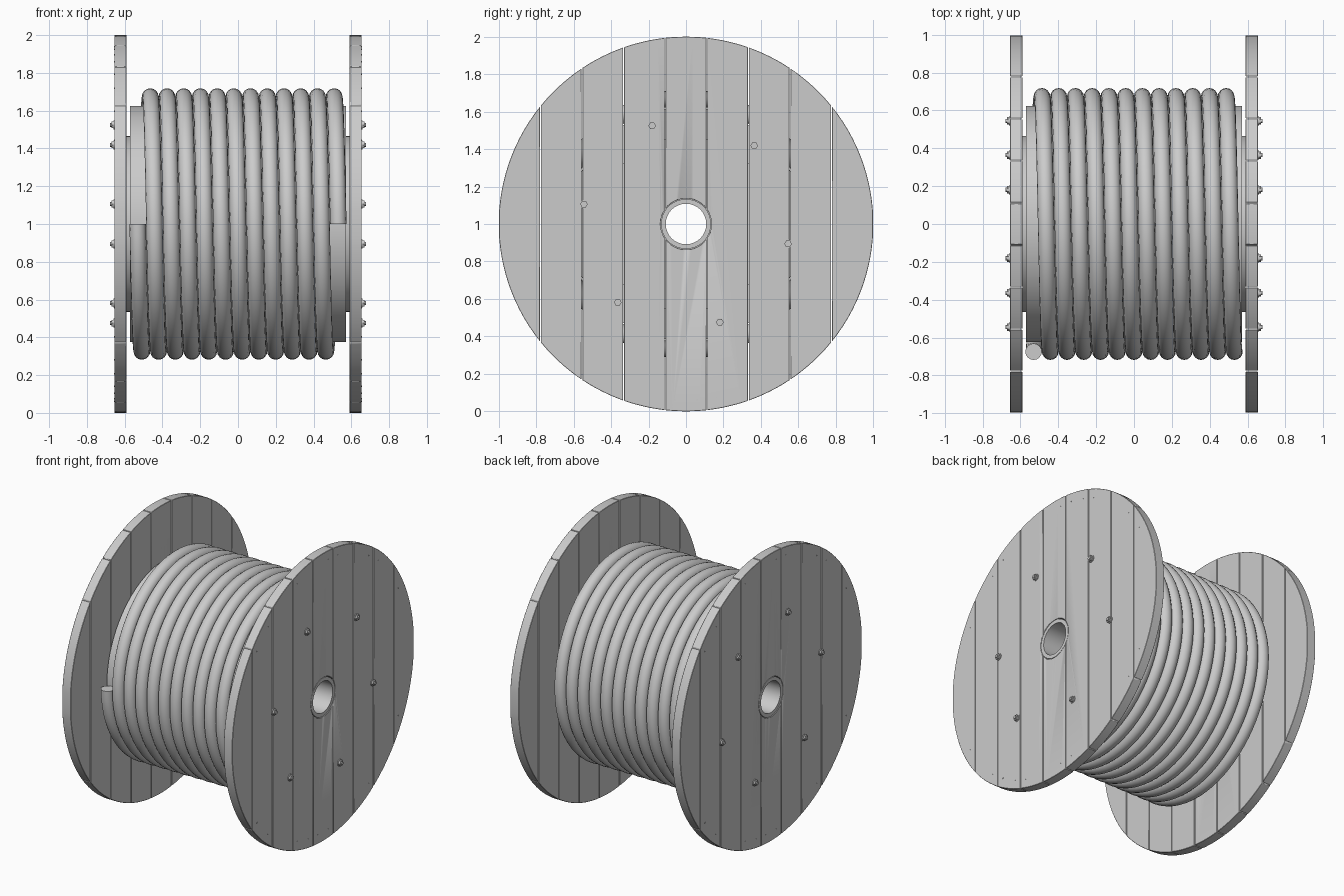
import bpy, bmesh, math
from mathutils import Matrix, Vector

if "Cube" in bpy.data.objects:
    bpy.data.objects.remove(bpy.data.objects["Cube"])

grey = bpy.data.materials.new("plain grey")
grey.diffuse_color = (0.6, 0.6, 0.6, 1)
grey.use_nodes = True
grey.node_tree.nodes["Principled BSDF"].inputs["Base Color"].default_value = grey.diffuse_color
AXIS_Z = 1.0          # height of the spool axis
TO_X = Matrix.Rotation(math.pi / 2, 4, 'Y')


def finish(name, bm, smooth=True):
    bmesh.ops.recalc_face_normals(bm, faces=bm.faces)
    me = bpy.data.meshes.new(name)
    bm.to_mesh(me)
    bm.free()
    ob = bpy.data.objects.new(name, me)
    ob.location.z = AXIS_Z
    me.materials.append(grey)
    bpy.context.collection.objects.link(ob)
    if smooth:
        shade(ob)
    return ob


def shade(ob):
    bpy.ops.object.select_all(action='DESELECT')
    ob.select_set(True)
    bpy.context.view_layer.objects.active = ob
    bpy.ops.object.shade_smooth_by_angle(angle=math.radians(30))


def lathe(name, profile, n=96):
    """Closed (x, radius) section turned around the x axis."""
    bm = bmesh.new()
    rings = []
    for i in range(n):
        a = 2 * math.pi * i / n
        rings.append([bm.verts.new((x, r * math.cos(a), r * math.sin(a))) for x, r in profile])
    m = len(profile)
    for i in range(n):
        p, q = rings[i], rings[(i + 1) % n]
        for j in range(m):
            k = (j + 1) % m
            bm.faces.new((p[j], p[k], q[k], q[j]))
    return finish(name, bm)


def rod(bm, x0, x1, y, z, r, n):
    """Solid rod along x."""
    mat = Matrix.Translation((((x0 + x1) / 2), y, z)) @ TO_X
    bmesh.ops.create_cone(bm, cap_ends=True, segments=n, radius1=r, radius2=r,
                          depth=abs(x1 - x0), matrix=mat)


# drum with stepped ends, and the bore tube
half = [(-0.59, 0.125), (-0.59, 0.465), (-0.572, 0.465), (-0.572, 0.625)]
lathe("drum", half + [(-x, r) for x, r in reversed(half)])
lathe("bore_tube", [(-0.653, 0.108), (0.653, 0.108), (0.653, 0.133), (-0.653, 0.133)], 64)

# hidden cutter for the flange holes
bm = bmesh.new()
rod(bm, -0.9, 0.9, 0, 0, 0.136, 64)
cutter = finish("bore_cutter", bm, False)
cutter.hide_render = True
cutter.hide_viewport = True

# flanges: nine upright planks trimmed to a circle
IN, OUT = 0.59, 0.655
WIDTH, GAP = 2 / 9, 0.005


def flange(name, side):
    bm = bmesh.new()
    for i in range(9):
        y0 = max(-1 + i * WIDTH + GAP / 2, -0.9987)
        y1 = min(-1 + (i + 1) * WIDTH - GAP / 2, 0.9987)
        a0, a1 = math.acos(y0), math.acos(y1)
        n = max(6, int(abs(a0 - a1) / 0.05))
        arc = [(math.cos(a), math.sin(a)) for a in (a0 + (a1 - a0) * k / n for k in range(n + 1))]
        outline = arc + [(y, -z) for y, z in reversed(arc)]
        face = bm.faces.new([bm.verts.new((side * IN, y, z)) for y, z in outline])
        ext = bmesh.ops.extrude_face_region(bm, geom=[face])
        moved = [v for v in ext['geom'] if isinstance(v, bmesh.types.BMVert)]
        bmesh.ops.translate(bm, verts=moved, vec=Vector((side * (OUT - IN), 0, 0)))
    ob = finish(name, bm, False)
    cut = ob.modifiers.new("bore", 'BOOLEAN')
    cut.operation, cut.solver, cut.object = 'DIFFERENCE', 'EXACT', cutter
    bev = ob.modifiers.new("worn_edges", 'BEVEL')
    bev.width, bev.segments, bev.limit_method = 0.004, 1, 'ANGLE'
    bev.angle_limit = math.radians(40)
    shade(ob)


# bolts with washers, and nail heads near the rim
def fasteners(side, label):
    bm = bmesh.new()
    for k in range(6):
        a = math.radians(49 + 60 * k)
        y, z = 0.555 * math.cos(a), 0.555 * math.sin(a)
        rod(bm, side * (OUT - 0.005), side * 0.660, y, z, 0.024, 16)
        rod(bm, side * 0.658, side * 0.671, y, z, 0.020, 6)
        rod(bm, side * 0.670, side * 0.678, y, z, 0.011, 12)
    finish(label + "_bolts", bm)
    bm = bmesh.new()
    for i in range(9):
        for dy in (-0.06, 0.06):
            y = -1 + (i + 0.5) * WIDTH + dy
            if abs(y) > 0.9:
                continue
            z = math.sqrt(0.94 ** 2 - y * y)
            for s in (-1, 1):
                rod(bm, side * (OUT - 0.003), side * (OUT + 0.001), y, s * z, 0.004, 8)
    finish(label + "_nails", bm)


for side, label in ((-1, "left"), (1, "right")):
    flange(label + "_flange", side)
    fasteners(side, label)

# cable: twelve tight turns starting at the front and going under the drum
TURNS, STEPS, SIDES = 12, 72, 16
COIL_R, CABLE_R, PITCH = 0.675, 0.0435, 0.0885
bm = bmesh.new()
prev = None
for i in range(TURNS * STEPS + 1):
    t = i / STEPS
    a = math.pi + 2 * math.pi * t
    x = PITCH * (t - TURNS / 2)
    loop = []
    for j in range(SIDES):
        b = 2 * math.pi * j / SIDES
        r = COIL_R + CABLE_R * math.cos(b)
        loop.append(bm.verts.new((x + CABLE_R * math.sin(b), r * math.cos(a), r * math.sin(a))))
    if prev:
        for j in range(SIDES):
            k = (j + 1) % SIDES
            bm.faces.new((prev[j], prev[k], loop[k], loop[j]))
    else:
        bm.faces.new(loop)
    prev = loop
bm.faces.new(prev)
finish("cable", bm)
